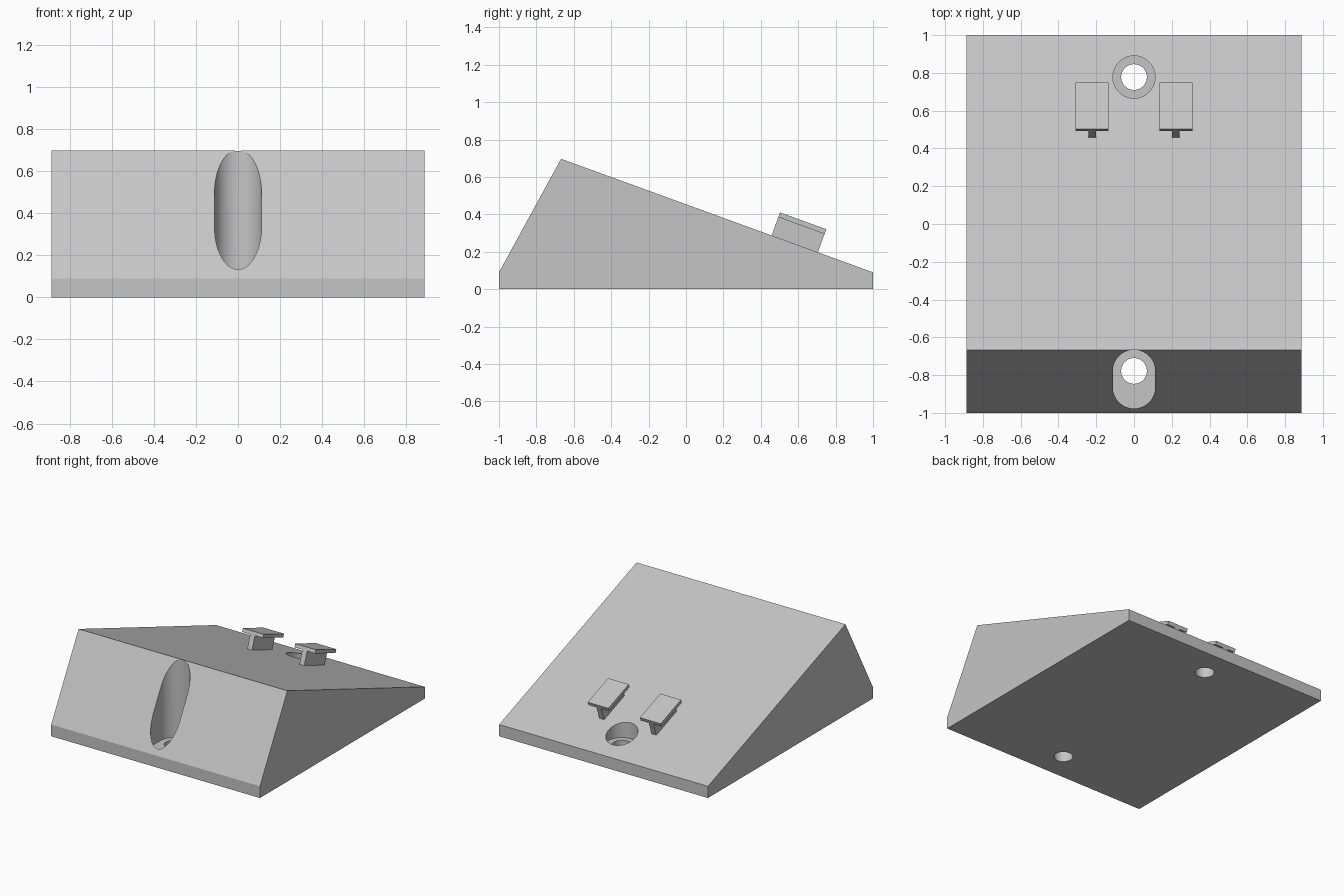
import bpy, bmesh, math
from mathutils import Matrix, Vector

default = bpy.data.objects.get("Cube")
if default:
    bpy.data.objects.remove(default, do_unlink=True)

# One plain grey for everything
GREY = (0.56, 0.56, 0.56, 1)
grey = bpy.data.materials.new("light_grey")
grey.use_nodes = True
grey.diffuse_color = GREY
grey.node_tree.nodes["Principled BSDF"].inputs["Base Color"].default_value = GREY


def prism(name, outline, depth):
    """Extrude a closed 3D outline along a depth vector."""
    bm = bmesh.new()
    face = bm.faces.new([bm.verts.new(p) for p in outline])
    new = bmesh.ops.extrude_face_region(bm, geom=[face], use_keep_orig=True)["geom"]
    bmesh.ops.translate(bm, vec=depth,
                        verts=[v for v in new if isinstance(v, bmesh.types.BMVert)])
    bmesh.ops.recalc_face_normals(bm, faces=bm.faces)
    mesh = bpy.data.meshes.new(name)
    bm.to_mesh(mesh)
    bm.free()
    mesh.materials.append(grey)
    obj = bpy.data.objects.new(name, mesh)
    bpy.context.collection.objects.link(obj)
    return obj


def activate(obj):
    bpy.ops.object.select_all(action="DESELECT")
    obj.select_set(True)
    bpy.context.view_layer.objects.active = obj


def cut_slot(target, y_front, y_back, radius, z_low, z_high, steps=32):
    """Cut a vertical round-ended slot; equal ends give a plain round hole."""
    arc = [math.pi * i / steps for i in range(steps + 1)]
    back = [(radius * math.cos(a), y_back + radius * math.sin(a), z_low) for a in arc]
    front = [(-radius * math.cos(a), y_front - radius * math.sin(a), z_low) for a in arc]
    if y_front == y_back:
        back, front = back[:-1], front[:-1]
    cutter = prism("cutter", back + front, (0, 0, z_high - z_low))
    cutter.hide_render = True
    mod = target.modifiers.new("cut", "BOOLEAN")
    mod.operation = "DIFFERENCE"
    mod.solver = "EXACT"
    mod.object = cutter
    activate(target)
    bpy.ops.object.modifier_apply(modifier=mod.name)
    bpy.data.objects.remove(cutter, do_unlink=True)


# Wedge body from its side profile
HALF_W, EDGE, PEAK_Y, PEAK_Z = 0.887, 0.09, -0.668, 0.697
side = [(-1, 0), (1, 0), (1, EDGE), (PEAK_Y, PEAK_Z), (-1, EDGE)]
body = prism("wedge_body", [(-HALF_W, y, z) for y, z in side], (2 * HALF_W, 0, 0))

# Screw holes, each with a wide recess above a shared floor height
HOLE_Y, RECESS_R = 0.778, 0.112
cut_slot(body, -0.865, -HOLE_Y, RECESS_R, EDGE, 1)
cut_slot(body, HOLE_Y, HOLE_Y, RECESS_R, EDGE, 1)
for y in (-HOLE_Y, HOLE_Y):
    cut_slot(body, y, y, 0.068, -0.1, 0.5)
activate(body)
bpy.ops.object.shade_smooth_by_angle(angle=math.radians(20))

# T-shaped hooks standing square to the long slope
slope = math.atan2(PEAK_Z - EDGE, 1 - PEAK_Y)
foot_y = 0.458
foot_z = EDGE + (1 - foot_y) * math.tan(slope)
STEM, PLATE, TOP = 0.02, 0.088, 0.131
UNDER = TOP - 0.027
tee = [(-STEM, -0.01), (STEM, -0.01), (STEM, UNDER), (PLATE, UNDER),
       (PLATE, TOP), (-PLATE, TOP), (-PLATE, UNDER), (-STEM, UNDER)]
for name, x in (("left_hook", 0.222), ("right_hook", -0.222)):
    hook = prism(name, [(px, 0, pz) for px, pz in tee], (0, 0.263, 0))
    hook.data.transform(Matrix.Translation(Vector((x, foot_y, foot_z)))
                        @ Matrix.Rotation(-slope, 4, "X"))
